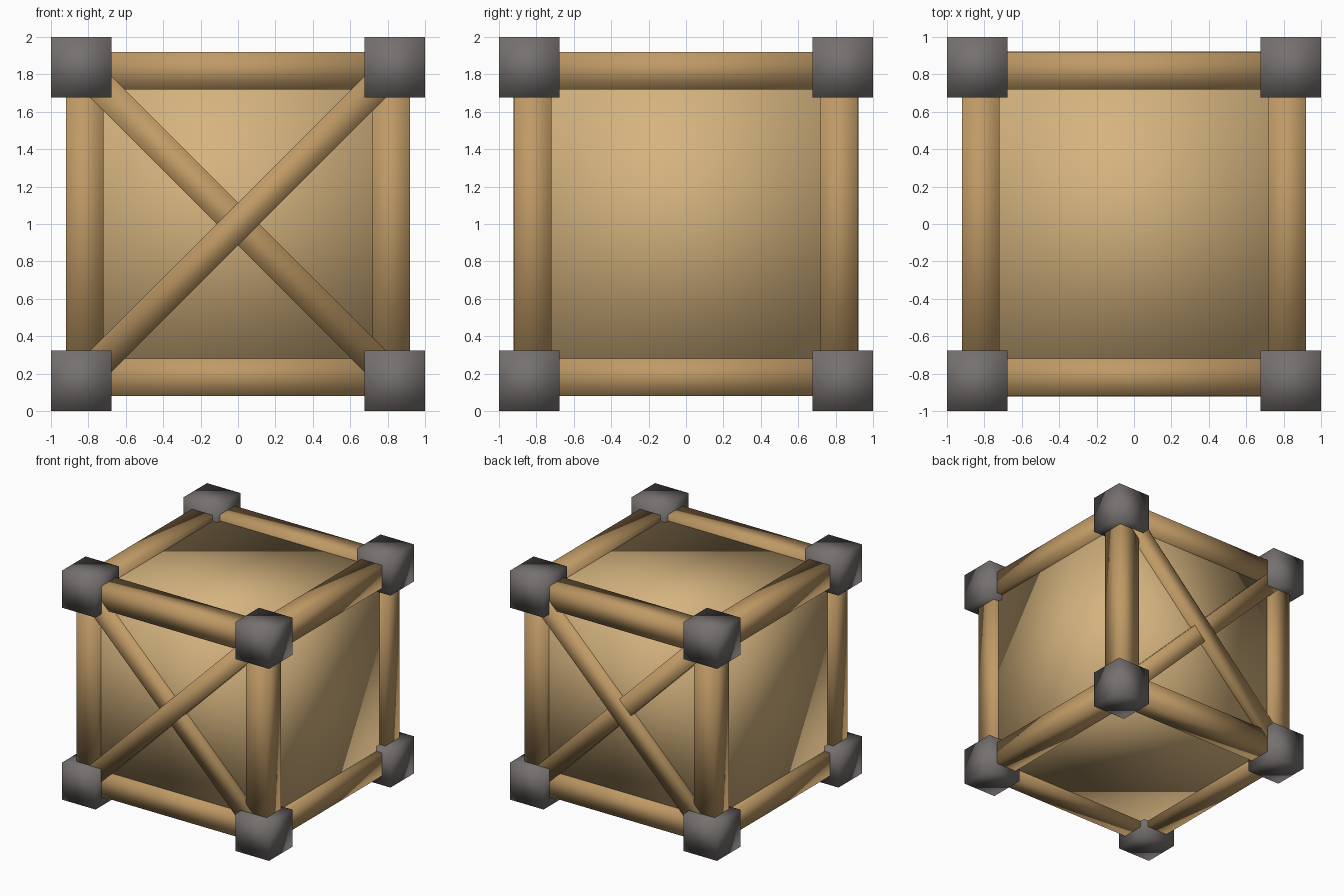
import bpy
from math import pi
from itertools import product

if "Cube" in bpy.data.objects:
    bpy.data.objects.remove(bpy.data.objects["Cube"])


def material(name, rgb):
    m = bpy.data.materials.new(name)
    m.diffuse_color = (*rgb, 1)
    m.use_nodes = True
    m.node_tree.nodes["Principled BSDF"].inputs["Base Color"].default_value = m.diffuse_color
    return m


PANEL = material("light_wood", (0.66, 0.45, 0.21))
WOOD = material("wood", (0.52, 0.32, 0.13))
METAL = material("dark_metal", (0.18, 0.165, 0.16))


def box(name, centre, size, mat, tilt=0.0):
    """Softly shaded box, positioned relative to the crate's middle."""
    x, y, z = centre
    bpy.ops.mesh.primitive_cube_add(size=1, location=(x, y, z + 1), rotation=(0, tilt, 0))
    ob = bpy.context.object
    ob.name = name
    ob.scale = size
    bpy.ops.object.transform_apply(location=False, rotation=False, scale=True)
    bpy.ops.object.shade_smooth()
    ob.data.materials.append(mat)
    return ob


CORNER = 0.324          # corner block edge
BEAM = 0.2              # frame beam thickness
BEAM_POS = 0.819        # beam centre line
CORNER_POS = 1 - CORNER / 2

# Inner crate body whose faces are the panels
box("panel_body", (0, 0, 0), (1.73, 1.73, 1.73), PANEL)

# Corner blocks
for signs in product((-1, 1), repeat=3):
    box("corner_block", [s * CORNER_POS for s in signs], (CORNER,) * 3, METAL)

# Twelve frame beams, four along each axis
for axis in range(3):
    for a, b in product((-1, 1), repeat=2):
        centre = [a * BEAM_POS, b * BEAM_POS]
        centre.insert(axis, 0)
        size = [BEAM, BEAM]
        size.insert(axis, 1.68)
        box("frame_beam_" + "xyz"[axis], centre, size, WOOD)

# Crossed braces on the front and back
for side, name in ((-1, "front_brace"), (1, "back_brace")):
    for turn, y in ((1, 0.841), (-1, 0.843)):
        box(name, (0, side * y, 0), (2.3, 0.16, 0.16), WOOD, turn * pi / 4)
